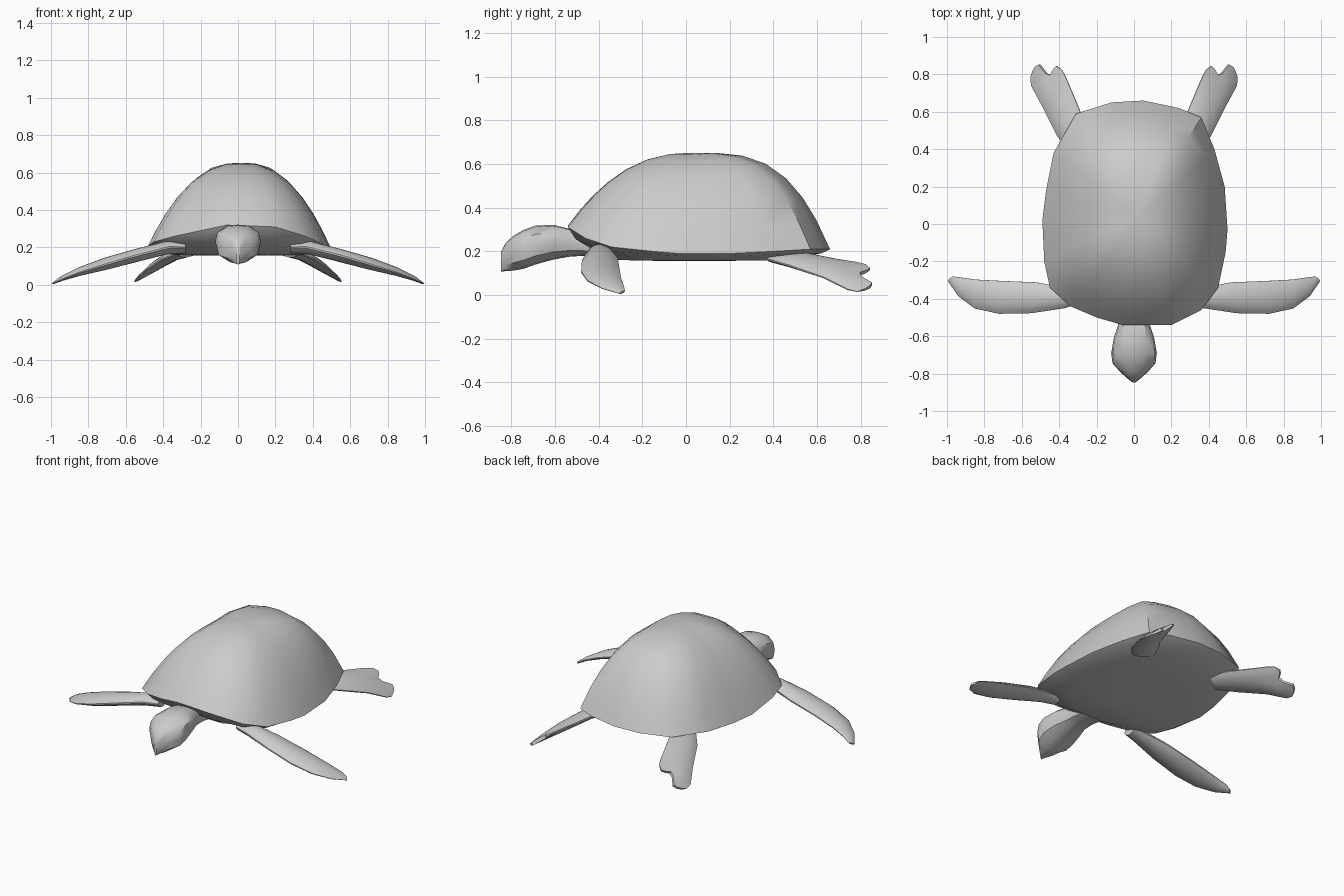
import bpy, bmesh, math
from mathutils import Vector

cube = bpy.data.objects.get("Cube")
if cube:
    bpy.data.objects.remove(cube, do_unlink=True)

# One stone grey for the whole animal
grey = bpy.data.materials.new("stone grey")
grey.use_nodes = True
grey.diffuse_color = (0.6, 0.6, 0.6, 1)
grey.node_tree.nodes["Principled BSDF"].inputs["Base Color"].default_value = (0.6, 0.6, 0.6, 1)


def finish(name, bm, angle=40):
    """Turn a bmesh into a smooth shaded object that keeps its hard edges."""
    bmesh.ops.remove_doubles(bm, verts=bm.verts, dist=0.0005)
    bmesh.ops.recalc_face_normals(bm, faces=bm.faces)
    mesh = bpy.data.meshes.new(name)
    bm.to_mesh(mesh)
    bm.free()
    mesh.materials.append(grey)
    mesh.shade_smooth()
    mesh.set_sharp_from_angle(angle=math.radians(angle))
    obj = bpy.data.objects.new(name, mesh)
    bpy.context.collection.objects.link(obj)
    return obj


def loft(bm, rings):
    """Skin a list of closed rings with quads and return the vertex rings."""
    loops = [[bm.verts.new(p) for p in ring] for ring in rings]
    for a, b in zip(loops, loops[1:]):
        for i in range(len(a)):
            j = (i + 1) % len(a)
            bm.faces.new((a[i], a[j], b[j], b[i]))
    return loops


def fan(bm, ring, tip):
    v = bm.verts.new(tip)
    for i in range(len(ring)):
        bm.faces.new((ring[i], ring[(i + 1) % len(ring)], v))


# Shell rim, walked once around from the front
RIM = [Vector(p) for p in (
    (-0.06, -0.54, 0.32), (0.2, -0.54, 0.31), (0.36, -0.46, 0.26), (0.45, -0.34, 0.22),
    (0.49, -0.15, 0.2), (0.5, -0.03, 0.19), (0.485, 0.2, 0.19), (0.43, 0.4, 0.2),
    (0.36, 0.57, 0.21), (0.24, 0.62, 0.21), (0.05, 0.66, 0.21), (-0.12, 0.65, 0.21),
    (-0.31, 0.59, 0.21), (-0.43, 0.38, 0.2), (-0.47, 0.18, 0.19), (-0.49, 0.02, 0.19),
    (-0.48, -0.2, 0.21), (-0.45, -0.34, 0.23), (-0.34, -0.44, 0.26), (-0.2, -0.5, 0.29))]
APEX = Vector((0.02, 0.03, 0.652))


def dome_ring(r):
    """Shrink the rim to r and lift it; the rear of the dome is fuller."""
    ring = []
    for p in RIM:
        back = max(0, (p - APEX).to_2d().normalized().y)
        rise = 1 - r ** (2.35 + 1.1 * back * back)
        q = APEX.lerp(p, r)
        q.z = p.z + (APEX.z - p.z) * rise
        ring.append(q)
    return ring


bm = bmesh.new()
rings = loft(bm, [dome_ring(r) for r in (1, 0.9, 0.8, 0.68, 0.53, 0.36, 0.18)])
fan(bm, rings[-1], APEX)
finish("shell", bm)


# Belly plate, closing the shell from below
def belly_ring(scale, drop):
    return [Vector((p.x * scale, 0.02 + (p.y - 0.02) * scale,
                    p.z + (0.157 - p.z) * drop)) for p in RIM]


bm = bmesh.new()
rings = loft(bm, [belly_ring(1, 0), belly_ring(0.94, 0.35),
                  belly_ring(0.66, 0.97), belly_ring(0.3, 1)])
fan(bm, rings[-1], (0, 0.02, 0.157))
finish("belly", bm)

# Head and neck: y, bottom, top, half width, half width of the crown
HEAD = ((-0.36, 0.17, 0.25, 0.08, 0.05), (-0.47, 0.18, 0.285, 0.08, 0.05),
        (-0.54, 0.175, 0.305, 0.085, 0.06), (-0.61, 0.162, 0.322, 0.108, 0.06),
        (-0.69, 0.14, 0.318, 0.122, 0.055), (-0.745, 0.12, 0.298, 0.115, 0.05),
        (-0.79, 0.112, 0.272, 0.075, 0.04), (-0.825, 0.11, 0.24, 0.036, 0.024),
        (-0.847, 0.107, 0.2, 0.008, 0.006))
bm = bmesh.new()
rings = []
for y, low, top, wide, crown in HEAD:
    h = top - low
    half = ((crown, top - h * 0.03), (wide * 0.92, top - h * 0.22), (wide, low + h * 0.5),
            (wide * 0.9, low + h * 0.22), (wide * 0.45, low + h * 0.04))
    rings.append([Vector((0, y, top))] + [Vector((x, y, z)) for x, z in half] +
                 [Vector((0, y, low))] + [Vector((-x, y, z)) for x, z in reversed(half)])
loops = loft(bm, rings)
for end in (loops[0], loops[-1]):
    bm.faces.new(end)
# Eye sockets, sunk below the brow
eyes = [f for f in bm.faces if -0.8 < f.calc_center_median().y < -0.75
        and 0.21 < f.calc_center_median().z < 0.25]
bmesh.ops.inset_individual(bm, faces=eyes, thickness=0.006, depth=-0.008)
finish("head", bm, 35)


def limb(name, stations, side, toes=None):
    """Lens shaped blade through (leading edge, trailing edge, thickness)."""
    steps = 8
    rings = []
    for k, (lead, trail, thick) in enumerate(stations):
        a, b = Vector(lead), Vector(trail)
        k0, k1 = max(k - 1, 0), min(k + 1, len(stations) - 1)
        along = sum((Vector(stations[k1][e]) - Vector(stations[k0][e]) for e in (0, 1)), Vector())
        along.normalize()
        normal = along.cross(b - a).normalized()
        top, under = [], []
        for i in range(steps + 1):
            u = i / steps
            p = a.lerp(b, u)
            if toes and k == len(stations) - 1:
                p += along * toes[i]
            bulge = normal * thick * (0.12 + 0.88 * math.sin(math.pi * u) ** 0.7) / 2
            top.append(p + bulge)
            under.append(p - bulge)
        rings.append([Vector((p.x * side, p.y, p.z)) for p in top + under[::-1]])
    bm = bmesh.new()
    loops = loft(bm, rings)
    for ring in (loops[0], loops[-1]):
        for i in range(steps):
            bm.faces.new((ring[i], ring[i + 1], ring[-2 - i], ring[-1 - i]))
    finish(name, bm)


FLIPPER = (((0.28, -0.42, 0.2), (0.28, -0.33, 0.2), 0.06),
           ((0.37, -0.45, 0.2), (0.4, -0.335, 0.195), 0.07),
           ((0.55, -0.477, 0.155), (0.52, -0.312, 0.165), 0.07),
           ((0.72, -0.48, 0.105), (0.7, -0.305, 0.12), 0.065),
           ((0.85, -0.452, 0.065), (0.85, -0.297, 0.075), 0.045),
           ((0.94, -0.385, 0.03), (0.94, -0.284, 0.04), 0.025),
           ((0.995, -0.305, 0.006), (0.97, -0.28, 0.018), 0.012))
FOOT = (((0.33, 0.37, 0.165), (0.2, 0.45, 0.185), 0.05),
        ((0.41, 0.47, 0.135), (0.27, 0.56, 0.185), 0.06),
        ((0.49, 0.63, 0.08), (0.32, 0.68, 0.165), 0.055),
        ((0.55, 0.74, 0.025), (0.362, 0.78, 0.15), 0.04),
        ((0.553, 0.785, 0.015), (0.385, 0.825, 0.14), 0.02))
TOES = (0, 0.03, 0.05, 0.055, 0, -0.015, 0.01, 0.025, 0)

for label, side in (("left", 1), ("right", -1)):
    limb("front_flipper_" + label, FLIPPER, side)
    limb("rear_foot_" + label, FOOT, side, TOES)
